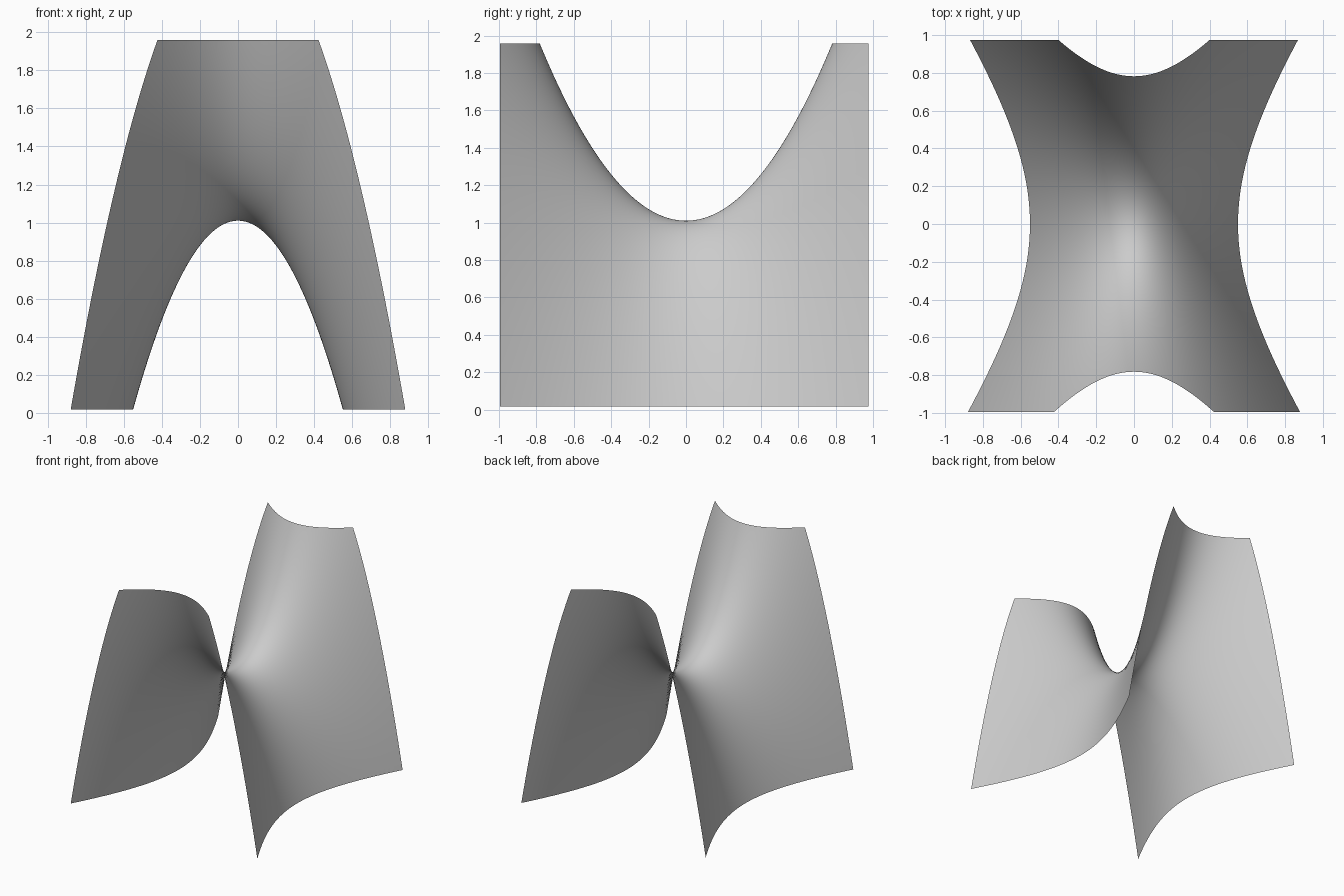
import bpy, bmesh
from mathutils import Vector

if "Cube" in bpy.data.objects:
    bpy.data.objects.remove(bpy.data.objects["Cube"])

# Saddle surface: z = TOP + A*y^2 - B*x^2
TOP, A, B = 1.01, 1.55, 3.27
X_HALF, Y_MIN, Y_MAX = 0.90, -0.995, 0.975
Z_MIN, Z_MAX = 0.018, 1.958

bm = bmesh.new()
bmesh.ops.create_grid(bm, x_segments=100, y_segments=100, size=1.0)
for v in bm.verts:
    x = v.co.x * X_HALF
    y = Y_MIN + (v.co.y + 1) / 2 * (Y_MAX - Y_MIN)
    v.co = Vector((x, y, TOP + A * y * y - B * x * x))


def trim(height, normal_z):
    """Cut the sheet with a level plane and drop the part beyond it."""
    bmesh.ops.bisect_plane(bm, geom=bm.verts[:] + bm.edges[:] + bm.faces[:],
                           plane_co=(0, 0, height), plane_no=(0, 0, normal_z),
                           clear_outer=True)


# Level trims at the feet and at the raised ends
trim(Z_MIN, -1)
trim(Z_MAX, 1)

mesh = bpy.data.meshes.new("saddle_sheet")
bm.to_mesh(mesh)
bm.free()
mesh.polygons.foreach_set("use_smooth", [True] * len(mesh.polygons))
saddle = bpy.data.objects.new("saddle_sheet", mesh)
bpy.context.collection.objects.link(saddle)
